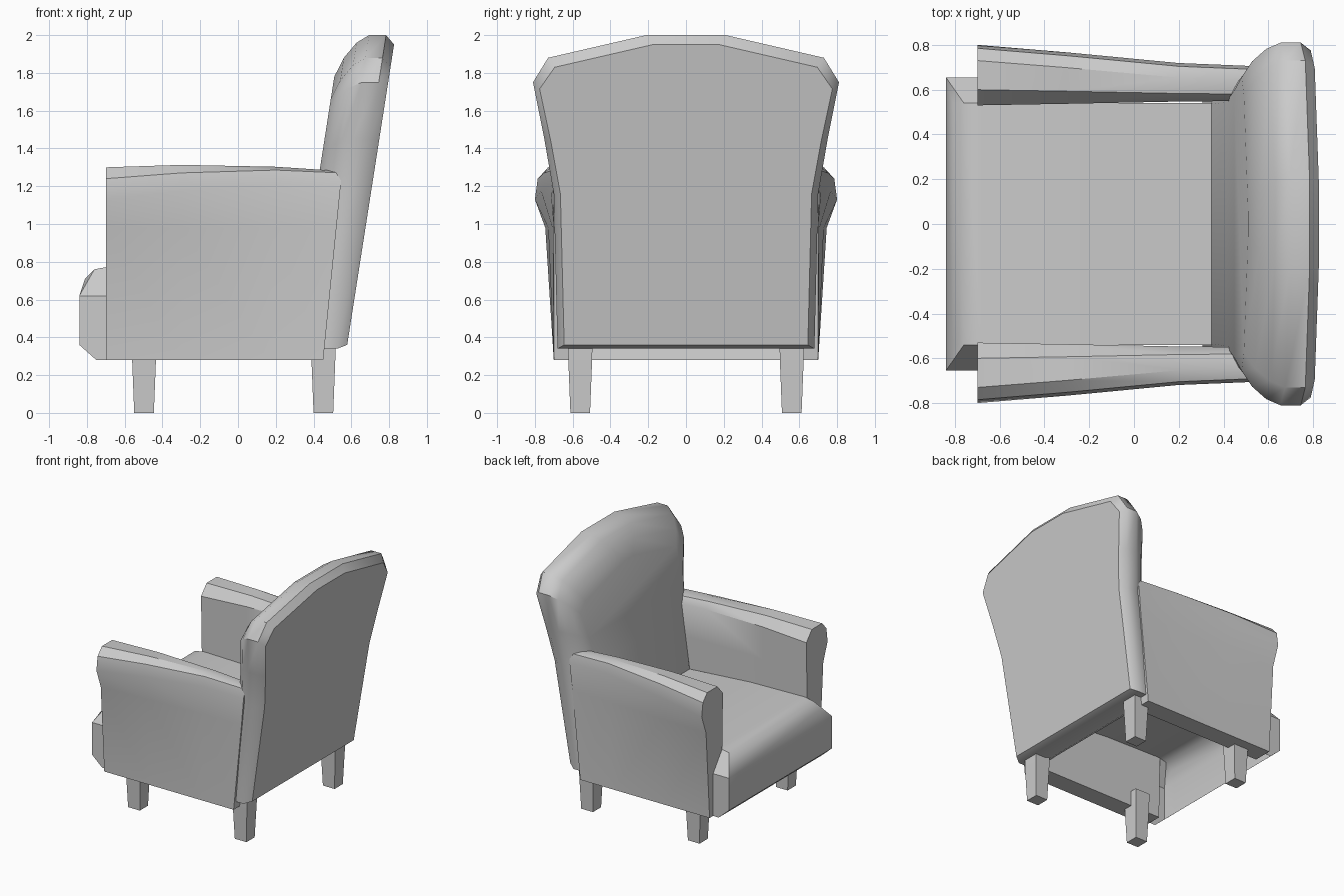
import bpy
import bmesh
import math

cube = bpy.data.objects.get("Cube")
if cube:
    bpy.data.objects.remove(cube)

grey = bpy.data.materials.new("plain grey")
grey.use_nodes = True
grey.diffuse_color = (0.6, 0.6, 0.6, 1)
grey.node_tree.nodes["Principled BSDF"].inputs["Base Color"].default_value = (0.6, 0.6, 0.6, 1)


def finish(name, bm, angle=35):
    """Turn a bmesh into a named object; angle 0 keeps it flat."""
    bmesh.ops.remove_doubles(bm, verts=bm.verts, dist=0.0005)
    bmesh.ops.recalc_face_normals(bm, faces=bm.faces)
    mesh = bpy.data.meshes.new(name)
    bm.to_mesh(mesh)
    bm.free()
    obj = bpy.data.objects.new(name, mesh)
    bpy.context.collection.objects.link(obj)
    mesh.materials.append(grey)
    if angle:
        bpy.ops.object.select_all(action="DESELECT")
        obj.select_set(True)
        bpy.context.view_layer.objects.active = obj
        bpy.ops.object.shade_smooth_by_angle(angle=math.radians(angle))
    return obj


def loft(bm, rows, closed=True, caps=True):
    """Skin rows of points that all have the same length."""
    rings = [[bm.verts.new(p) for p in row] for row in rows]
    n = len(rings[0])
    for a, b in zip(rings, rings[1:]):
        for i in range(n if closed else n - 1):
            j = (i + 1) % n
            bm.faces.new((a[i], a[j], b[j], b[i]))
    if caps:
        bm.faces.new(rings[0])
        bm.faces.new(rings[-1])
    return rings


# Backrest: one outline (half width, height, inset weight) stepped forward
outline = [(0.68, 0.34, -0.4), (0.70, 1.16, 0), (0.75, 1.45, 0.3),
           (0.81, 1.75, 0.7), (0.73, 1.88, 1), (0.21, 2.0, 1)]
steps = [(0.05, 0), (0, 0.05), (0, 0.14), (0.04, 0.2), (0.12, 0.255), (0.22, 0.29)]
rows = []
for inset, forward in steps:
    half = []
    for y, z, w in outline:
        z -= inset * w
        half.append((0.575 + 0.156 * (z - 0.34) - forward, y - 0.7 * inset, z))
    rows.append(half + [(x, -y, z) for x, y, z in reversed(half)])
bm = bmesh.new()
loft(bm, rows)
finish("backrest", bm, 40)

# Armrests: front section blends into a slimmer rear section
front = [(0.55, 0.28), (0.535, 0.98), (0.53, 1.22), (0.60, 1.30), (0.73, 1.30),
         (0.785, 1.24), (0.80, 1.13), (0.745, 0.98), (0.70, 0.28)]
rear = [(0.55, 0.28), (0.55, 0.98), (0.55, 1.22), (0.58, 1.265), (0.64, 1.28),
        (0.69, 1.27), (0.705, 1.2), (0.70, 0.98), (0.70, 0.28)]
stations = [(-0.7, 0, 0, 0), (-0.3, 0.35, 0.02, 0), (0.2, 0.85, 0.02, 0.4), (0.55, 1, 0, 1)]
for side, label in ((1, "left"), (-1, "right")):
    rows = []
    for x, t, rise, lean in stations:
        row = []
        for (y0, z0), (y1, z1) in zip(front, rear):
            z = z0 + (z1 - z0) * t
            y = y0 + (y1 - y0) * t
            row.append((x + 0.1 * lean * (z - 1.27), side * y, z + rise * (z > 1.1)))
        rows.append(row)
    bm = bmesh.new()
    loft(bm, rows)
    finish(label + "_armrest", bm)

# Seat: open shell with a wide rounded front lip
lip = [(-0.75, 0.28), (-0.84, 0.36), (-0.84, 0.62), (-0.81, 0.71), (-0.76, 0.76), (-0.68, 0.775)]
rows = []
for x, z in lip:
    edge_x = -0.84 if 0.62 < z < 0.77 else x
    edge = (edge_x, 0.655, min(z, 0.62))
    rows.append([edge, (x, 0.54, z), (x, -0.54, z), (edge[0], -0.655, edge[2])])
bm = bmesh.new()
rings = loft(bm, rows, closed=False, caps=False)
for col in (0, 3):
    corner = bm.verts.new((-0.68, rows[0][col][1], 0.28))
    bm.faces.new([rings[i][col] for i in (0, 1, 2, 5)] + [corner])
bmesh.ops.remove_doubles(bm, verts=bm.verts, dist=0.0005)
# Sitting surface, sloping gently back under the backrest
loft(bm, [[(x, y, z) for y in (0.54, -0.54)]
          for x, z in ((-0.68, 0.775), (-0.2, 0.765), (0.42, 0.72))], closed=False, caps=False)
finish("seat", bm)

# Legs: square and tapered
for x, where in ((-0.4975, "front"), (0.452, "rear")):
    for side, label in ((1, "left"), (-1, "right")):
        bm = bmesh.new()
        rows = [[(x + r * a, side * 0.56 + r * b, z)
                 for a, b in ((1, 1), (-1, 1), (-1, -1), (1, -1))]
                for r, z in ((0.052, 0), (0.063, 0.28), (0.065, 0.40))]
        loft(bm, rows)
        finish(f"{where}_{label}_leg", bm, 0)
